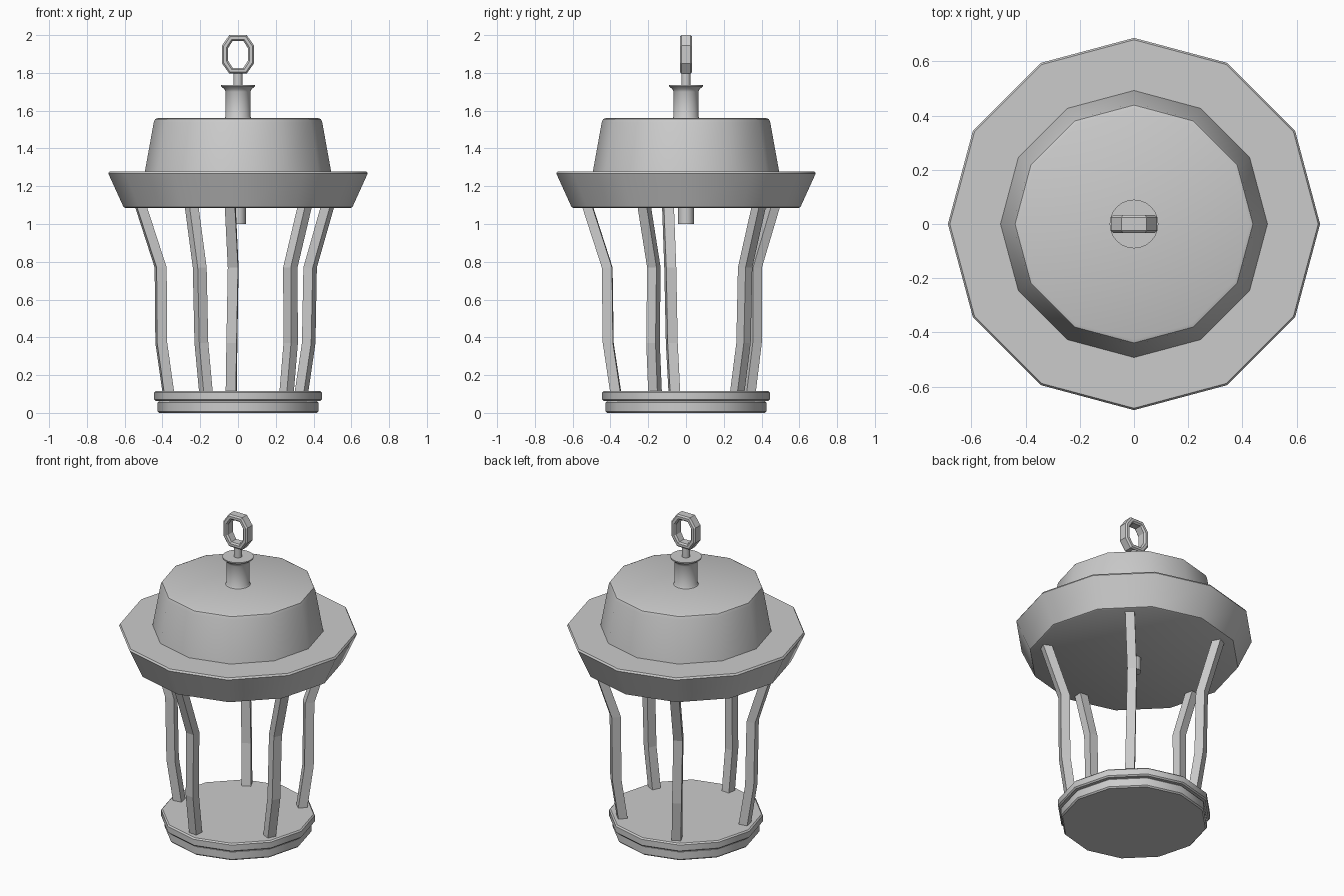
import bpy, bmesh
from math import sin, cos, pi, radians

if "Cube" in bpy.data.objects:
    bpy.data.objects.remove(bpy.data.objects["Cube"])


def finish(bm, name, smooth=None):
    bmesh.ops.recalc_face_normals(bm, faces=bm.faces)
    me = bpy.data.meshes.new(name)
    bm.to_mesh(me)
    bm.free()
    ob = bpy.data.objects.new(name, me)
    bpy.context.collection.objects.link(ob)
    if smooth:
        bpy.ops.object.select_all(action='DESELECT')
        ob.select_set(True)
        bpy.context.view_layer.objects.active = ob
        bpy.ops.object.shade_smooth_by_angle(angle=radians(smooth))
    return ob


def skin(bm, rings, closed=False):
    """Bridge successive vertex rings; cap the ends or join them in a loop."""
    rings = [[bm.verts.new(p) for p in r] for r in rings]
    n = len(rings[0])
    pairs = list(zip(rings, rings[1:]))
    if closed:
        pairs.append((rings[-1], rings[0]))
    else:
        bm.faces.new(rings[0])
        bm.faces.new(rings[-1])
    for a, b in pairs:
        for i in range(n):
            j = (i + 1) % n
            bm.faces.new((a[i], a[j], b[j], b[i]))


def lathe(name, profile, sides, smooth=35):
    bm = bmesh.new()
    skin(bm, [[(r * cos(2 * pi * i / sides), r * sin(2 * pi * i / sides), z)
               for i in range(sides)] for r, z in profile])
    return finish(bm, name, smooth)


# Twelve-sided base tiers
lathe("base_lower", [(0.417, 0), (0.425, 0.008), (0.425, 0.055), (0.417, 0.063)], 12)
lathe("base_upper", [(0.436, 0.063), (0.444, 0.071), (0.444, 0.108), (0.436, 0.116)], 12)

# Flared roof rim and tapered roof cap
lathe("roof_rim", [(0.598, 1.086), (0.606, 1.09), (0.687, 1.268), (0.68, 1.279)], 12)
lathe("roof_cap", [(0.493, 1.278), (0.446, 1.538), (0.439, 1.555), (0.426, 1.56)], 12)

# Collar, rod and pin under the roof
lathe("collar", [(0.073, 1.558), (0.066, 1.568), (0.066, 1.70), (0.072, 1.714),
                 (0.09, 1.728), (0.09, 1.735)], 24)
lathe("rod", [(0.024, 1.73), (0.024, 1.81)], 16)
lathe("pin", [(0.042, 1.0), (0.042, 1.09)], 12)

# Hanging ring: octagonal link with bevelled section
quarter = [(0.085, 0.047), (0.046, 0.102)]
path = []
for sx, sz, order in ((1, 1, 1), (-1, 1, -1), (-1, -1, 1), (1, -1, -1)):
    path += [(sx * x, sz * z) for x, z in quarter[::order]]
section = [(1, -0.024), (1, 0.024), (0.9, 0.033), (0.72, 0.033),
           (0.62, 0.024), (0.62, -0.024), (0.72, -0.033), (0.9, -0.033)]
bm = bmesh.new()
skin(bm, [[(x * s, y, 1.898 + z * (s + (1 - s) * 0.2)) for s, y in section]
          for x, z in path], closed=True)
finish(bm, "hanging_ring")

# Five bent bars between base and roof: (radius, height, twist)
bends = [(0.374, 0.11, -1), (0.413, 0.37, 0), (0.418, 0.77, 1), (0.522, 1.09, 0)]
h = 0.027
for k, ang in enumerate((47.5, 118, 190.5, 265.5, 335)):
    rings = []
    for r, z, twist in bends:
        a = radians(ang + twist)
        rings.append([((r + u) * cos(a) - v * sin(a), (r + u) * sin(a) + v * cos(a), z)
                      for u, v in ((-h, -h), (h, -h), (h, h), (-h, h))])
    bm = bmesh.new()
    skin(bm, rings)
    finish(bm, f"side_bar_{k + 1}")
